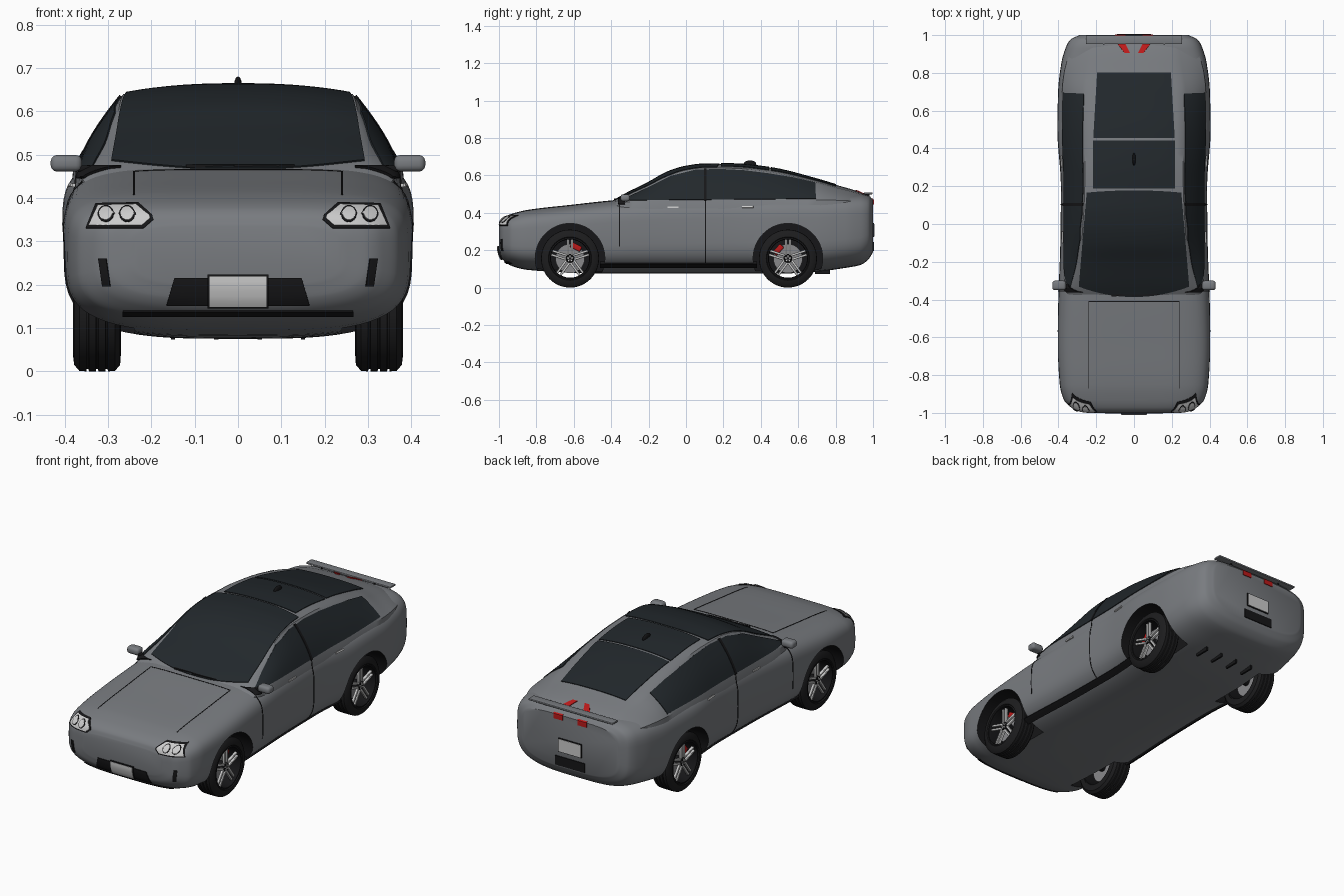
import bpy, bmesh, math
from mathutils import Vector, Matrix
from mathutils.bvhtree import BVHTree

if "Cube" in bpy.data.objects:
    bpy.data.objects.remove(bpy.data.objects["Cube"])

def material(name, r, g, b):
    m = bpy.data.materials.new(name)
    m.diffuse_color = (r, g, b, 1)
    m.use_nodes = True
    m.node_tree.nodes["Principled BSDF"].inputs["Base Color"].default_value = m.diffuse_color
    return m

PAINT = material("grey_paint", .19, .2, .215)
BLACK = material("black_trim", .008, .008, .009)
GLASS = material("dark_glass", .016, .021, .025)
RUBBER = material("rubber", .012, .012, .013)
RED = material("red", .5, .01, .01)
LIGHT = material("light_grey", .6, .6, .58)
STEEL = material("steel", .25, .25, .26)

def finish(name, bm, mat, mirror=False, solid=0, bevel=0):
    bmesh.ops.recalc_face_normals(bm, faces=bm.faces)
    me = bpy.data.meshes.new(name)
    bm.to_mesh(me)
    bm.free()
    me.materials.append(mat)
    ob = bpy.data.objects.new(name, me)
    bpy.context.collection.objects.link(ob)
    if solid:
        s = ob.modifiers.new("solid", 'SOLIDIFY')
        s.thickness, s.offset = solid, 0
    if bevel:
        b = ob.modifiers.new("bevel", 'BEVEL')
        b.width, b.segments = bevel, 3
    if mirror:
        ob.modifiers.new("mirror", 'MIRROR').use_mirror_merge = False
    return ob

def grid(rows, wrap_u=False, wrap_v=False, caps=False):
    bm = bmesh.new()
    vs = [[bm.verts.new(p) for p in r] for r in rows]
    n, k = len(vs), len(vs[0])
    for i in range(n if wrap_u else n - 1):
        for j in range(k if wrap_v else k - 1):
            a, b = vs[i], vs[(i + 1) % n]
            bm.faces.new((a[j], a[(j + 1) % k], b[(j + 1) % k], b[j]))
    if caps:
        bm.faces.new(vs[0])
        bm.faces.new(vs[-1])
    return bm

def stations(table, steps=5):
    """Smooth, overshoot-free interpolation of the station rows."""
    def slope(i, c):
        if i == 0 or i == len(table) - 1:
            i = max(1, i)
            return (table[i][c] - table[i-1][c]) / (table[i][0] - table[i-1][0])
        a = (table[i][c] - table[i-1][c]) / (table[i][0] - table[i-1][0])
        b = (table[i+1][c] - table[i][c]) / (table[i+1][0] - table[i][0])
        return 2 * a * b / (a + b) if a * b > 0 else 0
    out = []
    for i in range(len(table) - 1):
        p, q = table[i], table[i + 1]
        h = q[0] - p[0]
        for s in range(steps):
            t = s / steps
            row = [p[0] + h * t]
            for c in range(1, len(p)):
                row.append(p[c]*(1+2*t)*(1-t)**2 + q[c]*t*t*(3-2*t)
                           + h*slope(i, c)*t*(1-t)**2 + h*slope(i+1, c)*t*t*(t-1))
            out.append(row)
    return out + [list(table[-1])]

# lower body: y, half width, bottom z, top z
BODY = [(-1, .24, .2, .335), (-.99, .30, .165, .36), (-.97, .335, .14, .378), (-.93, .372, .115, .395),
        (-.85, .393, .095, .415), (-.62, .405, .08, .442), (-.38, .4, .075, .468), (-.1, .39, .075, .49),
        (.2, .387, .075, .5), (.5, .406, .075, .5), (.7, .402, .085, .5), (.85, .385, .105, .503),
        (.93, .363, .12, .502), (.975, .338, .15, .493), (1, .29, .19, .47)]
def body_ring(y, w, zb, zt):
    zc, ring = zb + (zt - zb) * .52, []
    for i in range(64):
        a = 2 * math.pi * i / 64
        c, s = math.cos(a), math.sin(a)
        e = 2 / 4.6 if s > 0 else 2 / 3.4
        h = zt - zc if s > 0 else zc - zb
        ring.append((math.copysign(abs(c)**e, c) * w, y, zc + math.copysign(abs(s)**e, s) * h))
    return ring
body_bm = grid([body_ring(*r) for r in stations(BODY)], wrap_v=True, caps=True)

# cabin: y, belt x, belt z, roof edge x, roof edge z, centre z
CABIN = [(-.42, .33, .40, .28, .43, .445), (-.38, .35, .43, .295, .455, .468), (-.33, .365, .455, .297, .485, .497),
         (-.2, .372, .465, .288, .545, .562), (-.1, .372, .465, .277, .595, .617), (0, .372, .465, .27, .628, .648),
         (.1, .372, .465, .264, .64, .66), (.25, .373, .465, .26, .638, .661), (.45, .38, .467, .26, .617, .641),
         (.7, .38, .467, .255, .563, .58), (.8, .37, .467, .24, .535, .55), (.92, .33, .46, .22, .503, .514),
         (.97, .28, .45, .2, .483, .49)]
def cabin_ring(y, bx, bz, rx, rz, zt):
    half = [(bx + .008, bz - .07)]
    for i in range(8):
        t = i / 8
        half.append((bx + (rx - bx) * t + .01 * math.sin(math.pi * t), bz + (rz - bz) * t))
    for i in range(9):
        u = 1 - i / 8
        half.append((rx * u, zt - (zt - rz) * u**2.5))
    return [(x, y, z) for x, z in half] + [(-x, y, z) for x, z in half[-2::-1]]
cabin_bm = grid([cabin_ring(*r) for r in stations(CABIN)], wrap_v=True, caps=True)

trees = [BVHTree.FromBMesh(b) for b in (body_bm, cabin_bm)]
body = finish("body_shell", body_bm, PAINT)
finish("cabin_shell", cabin_bm, PAINT)

# panels laid on the shell: ruled between two outlines, then projected
VIEWS = {'right': (lambda a, b: (2, a, b), (-1, 0, 0)), 'front': (lambda a, b: (a, -2, b), (0, 1, 0)),
         'back': (lambda a, b: (a, 2, b), (0, -1, 0)), 'top': (lambda a, b: (a, b, 2), (0, 0, -1))}
def sample(line, t):
    f = t * (len(line) - 1)
    i = min(int(f), len(line) - 2)
    return Vector(line[i]).lerp(Vector(line[i + 1]), f - i)

def panel(name, low, high, view, mat, thick=.008, n=12, m=6, mirror=False):
    place, d = VIEWS[view]
    rows, last = [], None
    for j in range(m + 1):
        row = []
        for i in range(n + 1):
            p = sample(low, i / n).lerp(sample(high, i / n), j / m)
            o = Vector(place(*p))
            hits = [h for h in (t.ray_cast(o, Vector(d)) for t in trees) if h[0]]
            if hits:
                last = min(hits, key=lambda h: h[3])[0]
            row.append(last or o + Vector(d))
        rows.append(row)
    return finish(name, grid(rows), mat, mirror, thick)

def rect(name, a0, a1, b0, b1, view, mat, thick=.008, mirror=False, n=12, m=6):
    return panel(name, [(a0, b0), (a1, b0)], [(a0, b1), (a1, b1)], view, mat, thick, n, m, mirror)

def box(name, c, size, mat, mirror=False, bevel=0, rot=None):
    bm = bmesh.new()
    bmesh.ops.create_cube(bm, size=1)
    bm.transform(Matrix.Translation(c) @ (rot or Matrix()) @ Matrix.Diagonal((*size, 1)))
    return finish(name, bm, mat, mirror, 0, bevel)

# glazing
xs = [i / 8 for i in range(-8, 9)]
panel("windscreen", [(.292*x, -.385 + .055*x*x) for x in xs], [(.25*x, .178 - .012*x*x) for x in xs],
      'top', GLASS, n=32, m=28)
rect("roof_panel", -.217, .217, .188, .442, 'top', GLASS, n=20, m=12)
panel("rear_window", [(-.215, .455), (.215, .455)], [(-.195, .8), (.195, .8)], 'top', GLASS, n=20, m=16)
panel("side_window", [(-.335 + 1.03*i/8, .466 + .001*i) for i in range(9)],
      [(-.335, .47), (-.206, .532), (-.078, .596), (.05, .628), (.18, .632), (.31, .625), (.437, .609), (.566, .588), (.69, .56)],
      'right', GLASS, n=48, m=8, mirror=True)
rect("door_pillar", .095, .11, .465, .634, 'right', BLACK, .012, True, 2, 10)

# panel gaps, handles and sills
rect("rear_door_gap", .101, .106, .12, .465, 'right', BLACK, .004, True, 1, 16)
rect("front_door_gap", -.358, -.353, .22, .45, 'right', BLACK, .004, True, 1, 16)
rect("mirror_base", -.36, -.325, .445, .47, 'right', BLACK, .014, True)
for y in (-.1, .3):
    rect("door_handle", y, y + .06, .425, .433, 'right', LIGHT, .014, True, 6, 2)
rect("hood_side_gap", .238, .242, -.87, -.41, 'top', BLACK, .003, True, 1, 20)
rect("hood_rear_gap", -.24, .24, -.412, -.408, 'top', BLACK, .003, n=20, m=1)
rect("sill", -.46, .38, .112, .132, 'right', BLACK, .016, True, 24, 2)

# front details
panel("headlight_surround", [(.195, .35), (.218, .33), (.35, .33)], [(.198, .36), (.23, .388), (.328, .386)],
      'front', BLACK, .006, 20, 8, True)
panel("headlight", [(.203, .352), (.222, .336), (.342, .336)], [(.205, .358), (.235, .382), (.322, .38)],
      'front', LIGHT, .011, 20, 8, True)
arc = [math.pi * i / 12 for i in range(13)]
for cx in (.255, .303):
    for r, mat, t in ((.018, BLACK, .014), (.0145, LIGHT, .018)):
        panel("headlight_lens", [(cx - r*math.cos(a), .36 - r*math.sin(a)) for a in arc],
              [(cx - r*math.cos(a), .36 + r*math.sin(a)) for a in arc], 'front', mat, t, 12, 4, True)
panel("front_grille", [(-.165, .153), (.165, .153)], [(-.147, .215), (.147, .215)], 'front', BLACK)
rect("front_lip", -.265, .265, .13, .141, 'front', BLACK, .01, n=24, m=2)
panel("front_vent", [(.294, .197), (.312, .197)], [(.303, .26), (.321, .26)], 'front', BLACK, .008, 3, 8, True)
rect("front_plate_frame", -.07, .07, .15, .223, 'front', BLACK, .016)
rect("front_plate", -.066, .066, .154, .219, 'front', LIGHT, .02)

# rear details
rect("rear_plate_frame", -.07, .07, .27, .345, 'back', BLACK, .01)
rect("rear_plate", -.066, .066, .274, .341, 'back', LIGHT, .014)
rect("rear_vent", -.09, .09, .195, .245, 'back', BLACK, .01)
panel("tail_light", [(.022, .905), (.05, .905)], [(.045, .95), (.085, .95)], 'top', RED, .008, 4, 6, True)
rect("tail_light_lower", .045, .1, .445, .475, 'back', RED, .008, True)
box("spoiler", (0, .975, .504), (.51, .046, .01), PAINT, bevel=.003)
box("spoiler_support", (.16, .965, .496), (.008, .03, .022), BLACK, True)
for x in (.05, .15):
    box("diffuser_fin", (x, .73, .088), (.01, .08, .03), BLACK, True)

# mirrors, wipers, antenna
box("door_mirror", (.396, -.325, .48), (.072, .05, .038), PAINT, True, .014)
box("mirror_arm", (.36, -.33, .468), (.05, .025, .014), BLACK, True, .004)
for x in (-.05, .06):
    box("wiper", (x, -.375, .474), (.14, .01, .007), BLACK, rot=Matrix.Rotation(.06, 4, 'Z'))
bm = bmesh.new()
bmesh.ops.create_uvsphere(bm, u_segments=16, v_segments=10, radius=1)
bm.transform(Matrix.Translation((0, .342, .66)) @ Matrix.Diagonal((.009, .034, .02, 1)))
finish("antenna_fin", bm, BLACK)

# wheels
def lathe(name, profile, y, mat, closed=True):
    rows = [[(x, y + r*math.cos(a), .155 + r*math.sin(a)) for x, r in profile]
            for a in (2*math.pi*i/48 for i in range(48))]
    return finish(name, grid(rows, True, closed), mat, True)

tread = [(.27, .112), (.272, .14), (.284, .154)]
for gx in (.303, .325, .347):
    tread += [(gx - .003, .155), (gx - .002, .149), (gx + .002, .149), (gx + .003, .155)]
tread += [(.366, .154), (.378, .14), (.381, .116), (.37, .108)]
cutters = []
for y, caliper_angle in ((-.62, 1.1), (.545, 2.4)):
    lathe("tyre", tread, y, RUBBER)
    lathe("rim", [(.272, .113), (.376, .113), (.378, .105), (.36, .102), (.272, .106)], y, BLACK)
    lathe("brake_disc", [(.31, .004), (.31, .078), (.322, .078), (.322, .004)], y, STEEL)
    lathe("hub", [(.28, .001), (.28, .022), (.36, .024), (.366, .018), (.366, .001)], y, BLACK)
    hub = Vector((0, y, .155))
    for k in range(5):
        turn = Matrix.Rotation(math.pi/2 + k * 2*math.pi/5, 4, 'X')
        for off in (-.011, .011):
            box("spoke", hub + turn @ Vector((.357, .063, off)), (.014, .088, .012), LIGHT, True, .003, turn)
        box("wheel_nut", hub + turn @ Vector((.366, .012, 0)), (.006, .012, .006), LIGHT, True, 0, turn)
    turn = Matrix.Rotation(caliper_angle, 4, 'X')
    box("brake_caliper", hub + turn @ Vector((.325, .07, 0)), (.03, .03, .06), RED, True, .006, turn)
    # wheel arch openings
    for s in (-1, 1):
        bm = bmesh.new()
        bmesh.ops.create_cone(bm, cap_ends=True, segments=64, radius1=.186, radius2=.186, depth=.32)
        bm.transform(Matrix.Translation((.4*s, y, .157)) @ Matrix.Rotation(math.pi/2, 4, 'Y'))
        c = finish("arch_cutter", bm, BLACK)
        c.hide_render = True
        cutters.append(c)
        b = body.modifiers.new("arch", 'BOOLEAN')
        b.operation, b.object, b.solver, b.material_mode = 'DIFFERENCE', c, 'EXACT', 'TRANSFER'

# bake modifiers, shade smooth
bpy.ops.object.select_all(action='SELECT')
bpy.context.view_layer.objects.active = body
bpy.ops.object.convert(target='MESH')
for c in cutters:
    bpy.data.objects.remove(c)
bpy.ops.object.select_all(action='SELECT')
bpy.ops.object.shade_smooth_by_angle(angle=math.radians(35))
